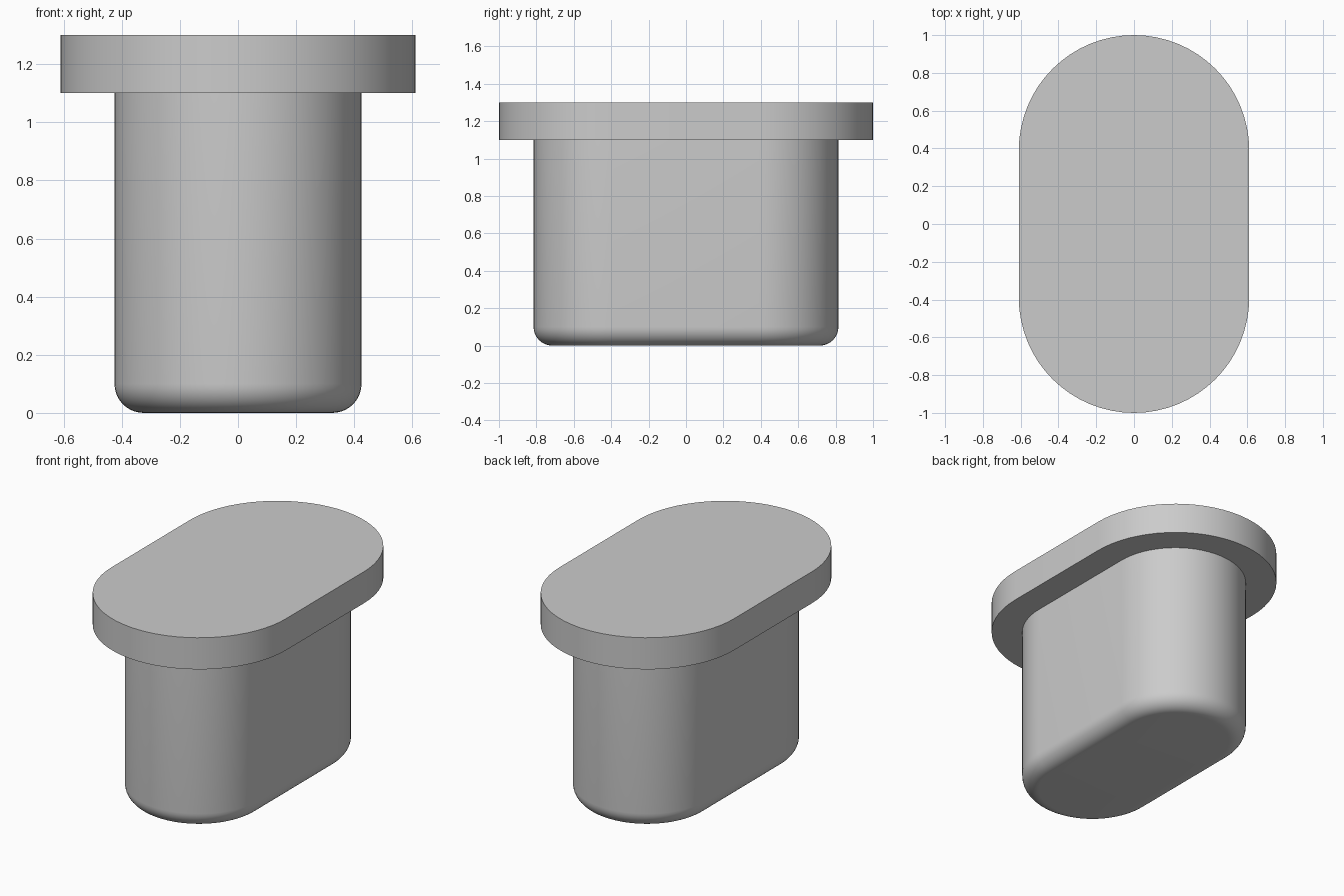
import bpy, bmesh, math

cube = bpy.data.objects.get("Cube")
if cube:
    bpy.data.objects.remove(cube, do_unlink=True)

ARC_CENTRE = 0.39   # y of the round end centres
CAP_RADIUS = 0.61
STEM_RADIUS = 0.425
FILLET = 0.1
CAP_BOTTOM, CAP_TOP = 1.1, 1.3
STEPS = 32

grey = bpy.data.materials.new("plain grey")
grey.use_nodes = True
colour = (0.6, 0.6, 0.6, 1)
grey.diffuse_color = colour
grey.node_tree.nodes["Principled BSDF"].inputs["Base Color"].default_value = colour


def slot_ring(bm, radius, z):
    """Ring of vertices round a straight-sided slot with half-round ends."""
    ring = []
    for end in (1, -1):
        for i in range(STEPS + 1):
            a = math.pi * i / STEPS
            ring.append(bm.verts.new((end * radius * math.cos(a),
                                      end * (ARC_CENTRE + radius * math.sin(a)), z)))
    return ring


def slot_solid(name, profile):
    """Closed solid lofted through (radius, height) pairs, bottom to top."""
    bm = bmesh.new()
    rings = [slot_ring(bm, r, z) for r, z in profile]
    for low, high in zip(rings, rings[1:]):
        for i in range(len(low)):
            j = (i + 1) % len(low)
            bm.faces.new((low[i], low[j], high[j], high[i]))
    bm.faces.new(rings[0][::-1])
    bm.faces.new(rings[-1])
    mesh = bpy.data.meshes.new(name)
    bm.to_mesh(mesh)
    bm.free()
    mesh.materials.append(grey)
    obj = bpy.data.objects.new(name, mesh)
    bpy.context.collection.objects.link(obj)
    bpy.ops.object.select_all(action="DESELECT")
    obj.select_set(True)
    bpy.context.view_layer.objects.active = obj
    bpy.ops.object.shade_smooth_by_angle(angle=math.radians(30))
    return obj


# Stem with a rounded bottom edge
stem_profile = []
for i in range(11):
    a = math.pi / 2 * i / 10
    stem_profile.append((STEM_RADIUS - FILLET + FILLET * math.sin(a),
                         FILLET - FILLET * math.cos(a)))
stem_profile.append((STEM_RADIUS, CAP_BOTTOM))
slot_solid("stem", stem_profile)

# Flat overhanging cap
slot_solid("cap", [(CAP_RADIUS, CAP_BOTTOM), (CAP_RADIUS, CAP_TOP)])
